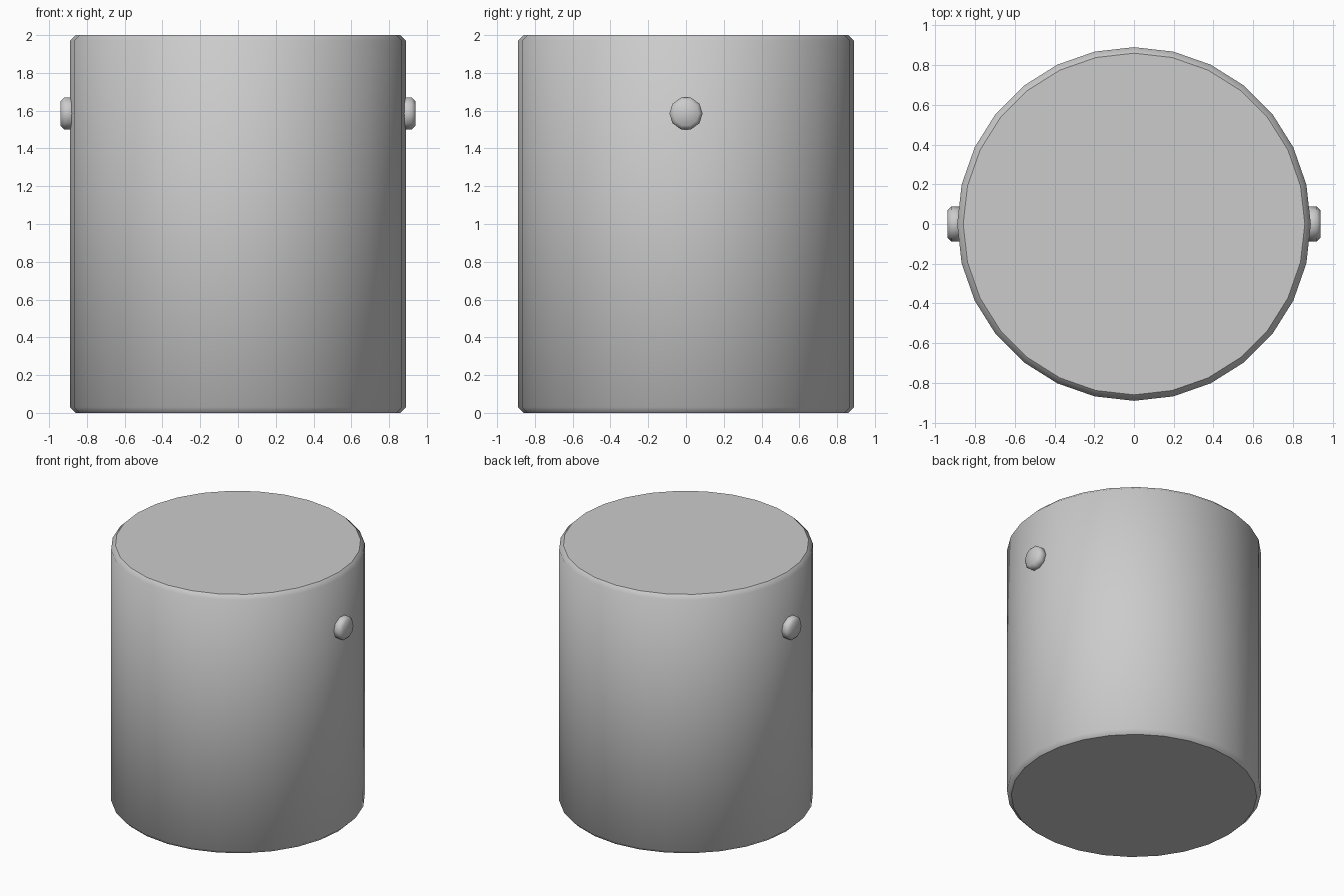
import bpy, bmesh, math
from mathutils import Matrix

if "Cube" in bpy.data.objects:
    bpy.data.objects.remove(bpy.data.objects["Cube"])


def chamfered_cylinder(name, sides, radius, depth, chamfer, matrix, flat_caps):
    """Cylinder with one-step chamfered rims, placed by matrix."""
    bm = bmesh.new()
    bmesh.ops.create_cone(bm, cap_ends=True, segments=sides,
                          radius1=radius, radius2=radius, depth=depth)
    rims = [e for e in bm.edges
            if abs(e.verts[0].co.z - e.verts[1].co.z) < 1e-5]
    bmesh.ops.bevel(bm, geom=rims, offset=chamfer, segments=1,
                    affect='EDGES', offset_type='OFFSET')
    bm.normal_update()
    for f in bm.faces:
        f.smooth = not (flat_caps and abs(f.normal.z) > 0.99)
    bm.transform(matrix)
    mesh = bpy.data.meshes.new(name)
    bm.to_mesh(mesh)
    bm.free()
    obj = bpy.data.objects.new(name, mesh)
    bpy.context.collection.objects.link(obj)
    return obj


# Main drum
chamfered_cylinder("drum_body", 28, 0.89, 2.0, 0.03,
                   Matrix.Translation((0, 0, 1.0)), True)

# Side studs, mirrored left and right
stud = chamfered_cylinder(
    "side_studs", 10, 0.088, 0.08, 0.02,
    Matrix.Translation((0.90, 0, 1.585)) @ Matrix.Rotation(math.pi / 2, 4, 'Y'),
    False)
mirror = stud.modifiers.new("mirror", 'MIRROR')
mirror.use_axis = (True, False, False)
mirror.use_mirror_merge = False
